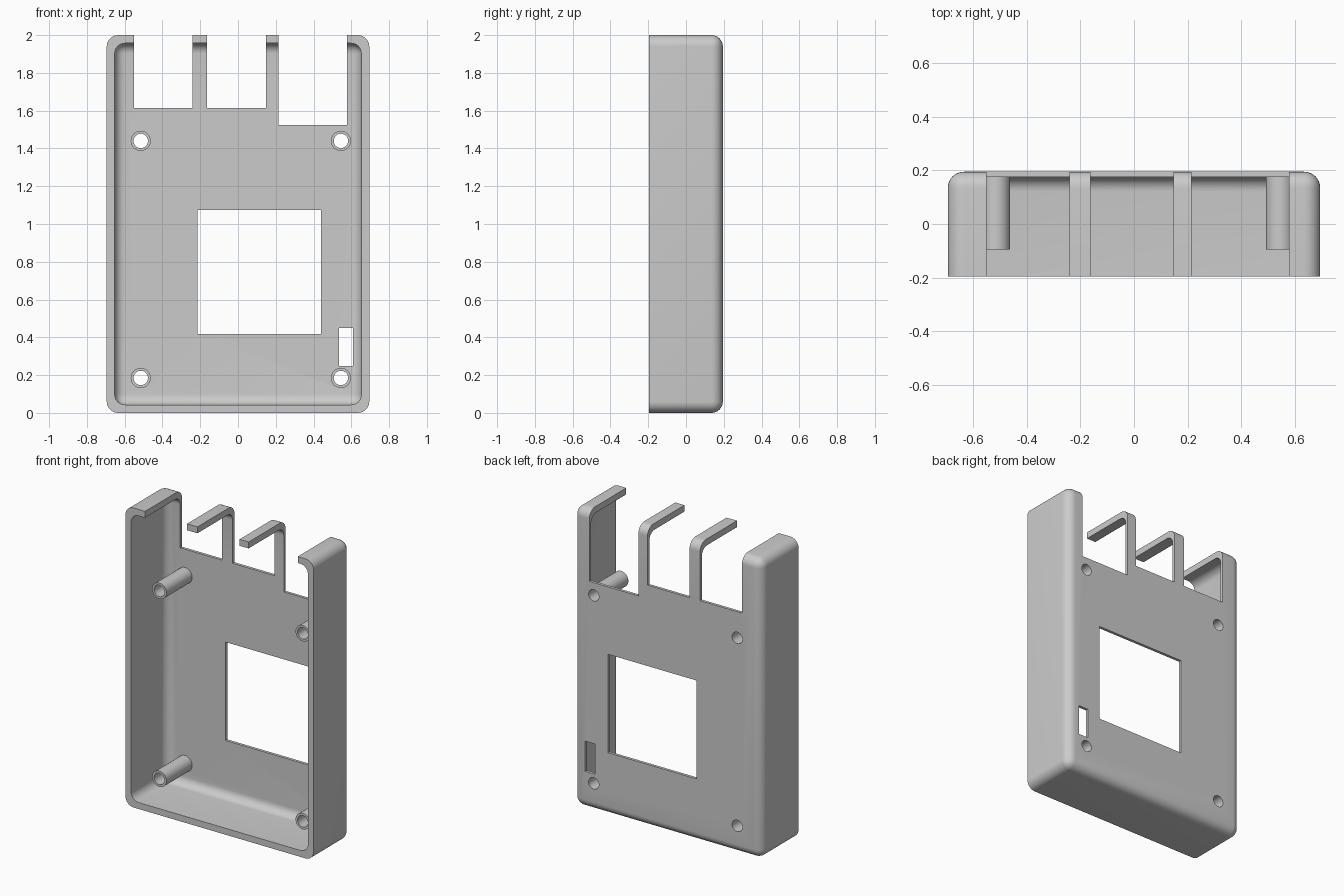
import bpy
import bmesh
import math
from mathutils import Matrix, Vector

cube = bpy.data.objects.get("Cube")
if cube:
    bpy.data.objects.remove(cube, do_unlink=True)

# Single grey plastic
grey = bpy.data.materials.new("grey plastic")
grey.use_nodes = True
colour = (0.6, 0.6, 0.6, 1)
grey.diffuse_color = colour
grey.node_tree.nodes["Principled BSDF"].inputs["Base Color"].default_value = colour


def finish(name, bm):
    mesh = bpy.data.meshes.new(name)
    bmesh.ops.recalc_face_normals(bm, faces=bm.faces)
    bm.to_mesh(mesh)
    bm.free()
    mesh.materials.append(grey)
    obj = bpy.data.objects.new(name, mesh)
    bpy.context.collection.objects.link(obj)
    return obj


def box(name, x, y, z, radius=0):
    """Box between bounds; a radius rounds all edges but the front rim."""
    bm = bmesh.new()
    bmesh.ops.create_cube(bm, size=1)
    for v in bm.verts:
        v.co = Vector(r[0] if c < 0 else r[1] for c, r in zip(v.co, (x, y, z)))
    if radius:
        edges = [e for e in bm.edges if max(v.co.y for v in e.verts) > y[0] + 0.001]
        bmesh.ops.bevel(bm, geom=edges, offset=radius, offset_type='OFFSET',
                        segments=8, profile=0.5, affect='EDGES')
    return finish(name, bm)


def rod(name, x, z, y0, y1, radius):
    bm = bmesh.new()
    turn = Matrix.Translation((x, (y0 + y1) / 2, z)) @ Matrix.Rotation(math.pi / 2, 4, 'X')
    bmesh.ops.create_cone(bm, cap_ends=True, segments=48, radius1=radius,
                          radius2=radius, depth=y1 - y0, matrix=turn)
    return finish(name, bm)


def combine(target, other, operation):
    mod = target.modifiers.new(operation.lower(), 'BOOLEAN')
    mod.operation = operation
    mod.solver = 'EXACT'
    mod.object = other
    bpy.context.view_layer.objects.active = target
    bpy.ops.object.modifier_apply(modifier=mod.name)
    bpy.data.objects.remove(other, do_unlink=True)


# Hollow tray, open at the front
case = box("case_shell", (-0.695, 0.695), (-0.195, 0.195), (0, 2), 0.06)
cavity = box("cavity_cutter", (-0.653, 0.653), (-0.4, 0.176), (0.043, 1.957), 0.055)
combine(case, cavity, 'DIFFERENCE')

# Mounting posts with through holes
posts = [(x, z) for x in (-0.515, 0.545) for z in (0.185, 1.44)]
for x, z in posts:
    combine(case, rod("mounting_post", x, z, -0.095, 0.185, 0.053), 'UNION')
for x, z in posts:
    combine(case, rod("screw_hole_cutter", x, z, -0.3, 0.3, 0.038), 'DIFFERENCE')

# Port notches in the top, then the back window and the small slot
openings = [
    ((-0.55, -0.24), (1.615, 2.2)),
    ((-0.163, 0.148), (1.615, 2.2)),
    ((0.215, 0.578), (1.525, 2.2)),
    ((-0.215, 0.44), (0.418, 1.075)),
    ((0.535, 0.608), (0.248, 0.45)),
]
for x, z in openings:
    front = -0.4 if z[1] > 2 else 0.1
    combine(case, box("opening_cutter", x, (front, 0.4), z), 'DIFFERENCE')

# Smooth rounds, crisp cut edges
bpy.ops.object.select_all(action='DESELECT')
case.select_set(True)
bpy.context.view_layer.objects.active = case
bpy.ops.object.shade_smooth_by_angle(angle=math.radians(30))
